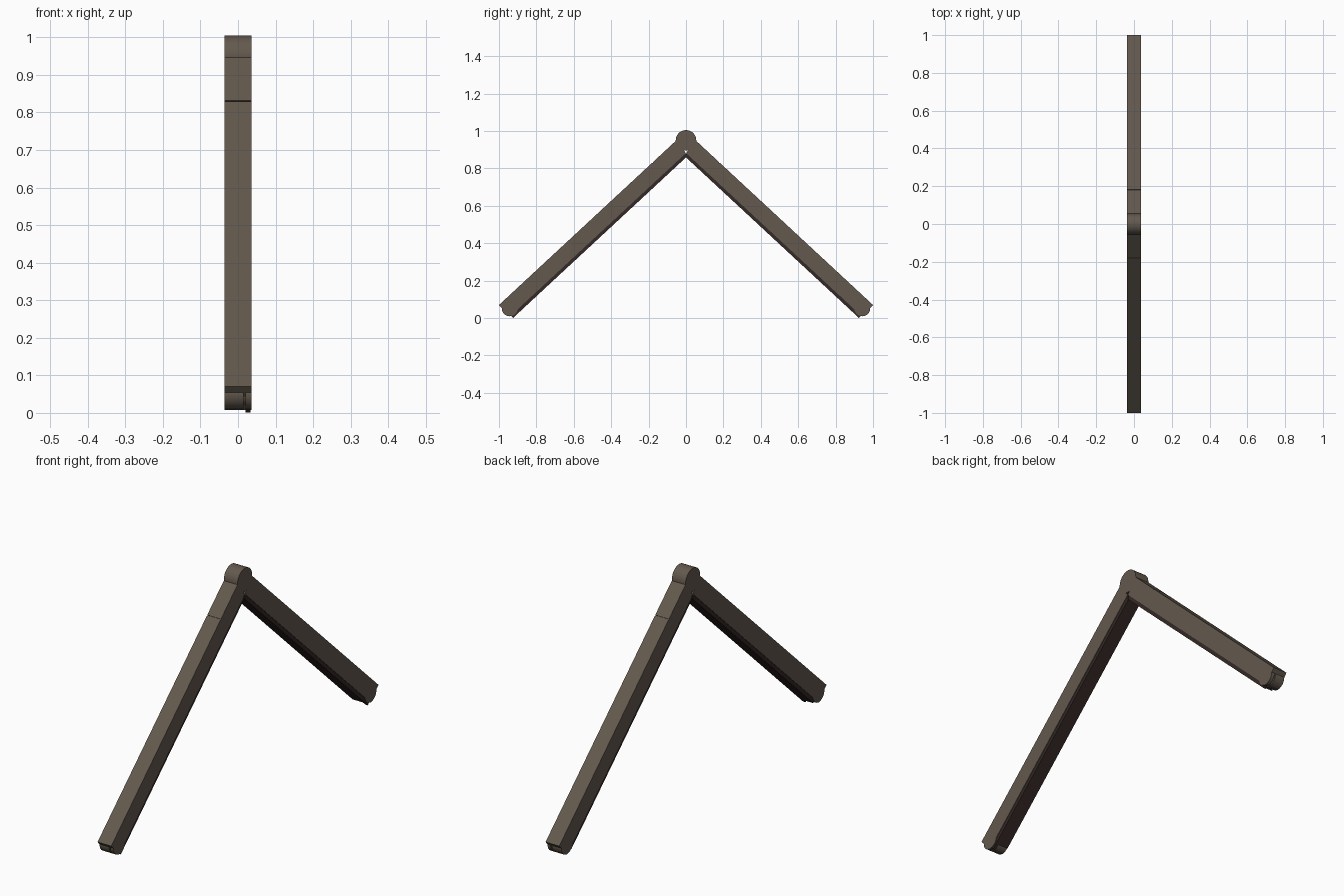
import bpy, bmesh, math
from mathutils import Vector

if "Cube" in bpy.data.objects:
    bpy.data.objects.remove(bpy.data.objects["Cube"])


def material(name, rgb):
    m = bpy.data.materials.new(name)
    m.diffuse_color = (*rgb, 1)
    m.use_nodes = True
    m.node_tree.nodes["Principled BSDF"].inputs["Base Color"].default_value = m.diffuse_color
    return m


BROWN = material("bronze", (0.125, 0.10, 0.075))
DARK = material("dark_strip", (0.035, 0.022, 0.02))

# Arm frame: s runs down the outer edge, t runs inward through the arm
TOP, END = Vector((0.055, 0.947)), Vector((1.0, 0.07))
LENGTH = (END - TOP).length
D = (END - TOP).normalized()
N = Vector((D.y, -D.x))


def arm_part(name, profile, x0, x1, side, mat):
    """Extrude an (s, t) profile across x on the front (-1) or back (+1) arm."""
    bm = bmesh.new()
    verts = []
    for s, t in profile:
        p = TOP + D * s + N * t
        verts.append(bm.verts.new((x0, side * p.x, p.y)))
    face = bm.faces.new(verts)
    out = bmesh.ops.extrude_face_region(bm, geom=[face])
    moved = [v for v in out["geom"] if isinstance(v, bmesh.types.BMVert)]
    bmesh.ops.translate(bm, verts=moved, vec=(x1 - x0, 0, 0))
    bmesh.ops.recalc_face_normals(bm, faces=bm.faces)
    mesh = bpy.data.meshes.new(name)
    bm.to_mesh(mesh)
    bm.free()
    mesh.materials.append(mat)
    obj = bpy.data.objects.new(name, mesh)
    bpy.context.collection.objects.link(obj)


def roller(name, y, z, r, x0, x1):
    bpy.ops.mesh.primitive_cylinder_add(
        vertices=48, radius=r, depth=x1 - x0,
        location=((x0 + x1) / 2, y, z), rotation=(0, math.pi / 2, 0))
    obj = bpy.context.object
    obj.name = name
    obj.data.materials.append(BROWN)
    bpy.ops.object.shade_smooth_by_angle(angle=math.radians(35))


W = 0.036

# Hinge barrel at the apex
roller("hinge_barrel", 0, 0.95, 0.055, -W, W)

for side, label in ((-1, "front"), (1, "back")):
    # Main bar, with a fine seam across its outer face
    bar = [(0, 0), (0.169, 0), (0.169, 0.003), (0.173, 0.003), (0.173, 0),
           (LENGTH, 0), (LENGTH, 0.085), (0.004, 0.085)]
    arm_part(label + "_arm", bar, -W, W, side, BROWN)
    # Dark strip along the underside, mitred where the arms meet
    strip = [(0.005, 0.084), (1.255, 0.084), (1.255, 0.102), (0.02, 0.102)]
    arm_part(label + "_strip", strip, -0.033, 0.033, side, DARK)
    # Small tongue continuing the strip beside the foot
    tongue = [(1.25, 0.084), (1.281, 0.084), (1.281, 0.102), (1.25, 0.102)]
    arm_part(label + "_tongue", tongue, 0.02, 0.033, side, DARK)
    # Foot roller with a narrow groove near one end
    y = side * 0.942
    roller(label + "_foot_roller", y, 0.053, 0.043, -W, 0.014)
    roller(label + "_foot_core", y, 0.053, 0.034, 0.014, 0.02)
    roller(label + "_foot_cap", y, 0.053, 0.043, 0.02, W)
